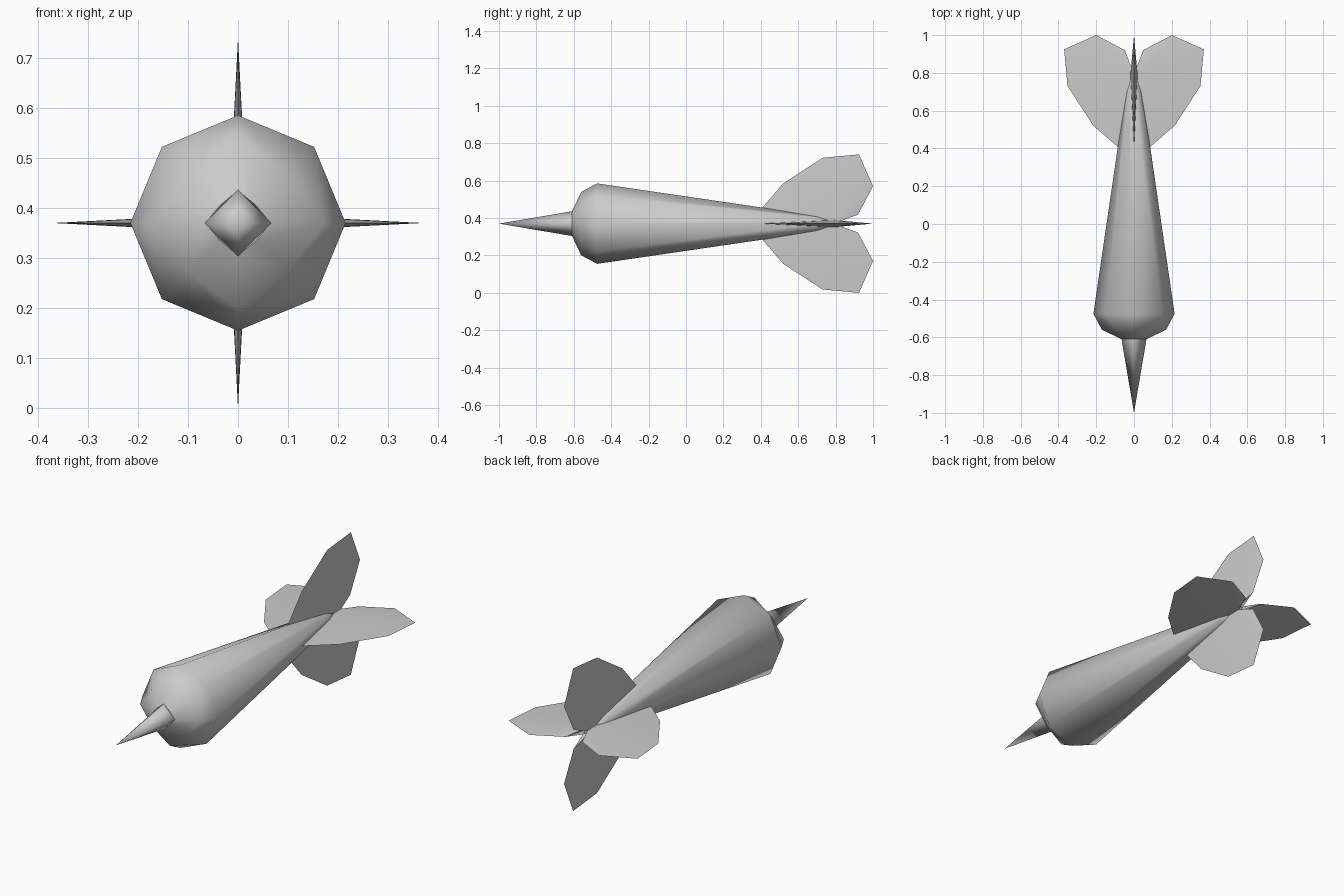
import bpy
import bmesh
from math import cos, sin, pi, radians
from mathutils import Matrix, Vector

cube = bpy.data.objects.get("Cube")
if cube:
    bpy.data.objects.remove(cube, do_unlink=True)

AXIS_Z = 0.37

grey = bpy.data.materials.new("plain grey")
grey.use_nodes = True
colour = (0.6, 0.6, 0.6, 1)
grey.diffuse_color = colour
shader = next(n for n in grey.node_tree.nodes if n.type == 'BSDF_PRINCIPLED')
shader.inputs["Base Color"].default_value = colour


def finish(name, bm, angle):
    """Turn a bmesh into a shaded object lying on the dart's axis."""
    bmesh.ops.recalc_face_normals(bm, faces=bm.faces)
    mesh = bpy.data.meshes.new(name)
    bm.to_mesh(mesh)
    bm.free()
    mesh.materials.append(grey)
    obj = bpy.data.objects.new(name, mesh)
    obj.location.z = AXIS_Z
    bpy.context.collection.objects.link(obj)
    bpy.ops.object.select_all(action='DESELECT')
    obj.select_set(True)
    bpy.context.view_layer.objects.active = obj
    bpy.ops.object.shade_smooth_by_angle(angle=radians(angle))
    return obj


def lathe(name, profile, sides, angle):
    """Spin (y, radius, diagonal radius) rings about y; zero radius is a point."""
    bm = bmesh.new()
    rings = []
    for y, r, diagonal in profile:
        if r == 0:
            rings.append([bm.verts.new((0, y, 0))] * sides)
            continue
        ring = []
        for i in range(sides):
            a = 2 * pi * i / sides
            rad = diagonal if i % 2 and sides == 8 else r
            ring.append(bm.verts.new((rad * cos(a), y, rad * sin(a))))
        rings.append(ring)
    for a, b in zip(rings, rings[1:]):
        for i in range(sides):
            j = (i + 1) % sides
            corners = list(dict.fromkeys((a[i], a[j], b[j], b[i])))
            bm.faces.new(corners)
    return finish(name, bm, angle)


# Tapered barrel with a rounded nose and pointed tail
lathe("barrel", [(-0.61, 0.065, 0.05), (-0.56, 0.17, 0.14), (-0.475, 0.215, 0.215),
                 (0.7, 0.043, 0.043), (0.84, 0, 0)], 8, 80)

# Four-sided needle
lathe("needle", [(-1, 0, 0), (-0.61, 0.066, 0.066)], 4, 120)

# Leaf-shaped fins: sharp rim, thickest at the root
RIM = [(0.36, 0.03), (0.52, 0.215), (0.73, 0.352), (0.925, 0.37),
       (1.0, 0.2), (0.92, 0.048), (0.8, 0.015)]


def fin(name, turn):
    bm = bmesh.new()
    rim = [bm.verts.new((0, y, r)) for y, r in RIM]
    for side in (-1, 1):
        root = bm.verts.new((side * 0.019, 0.79, 0))
        for a, b in zip(rim, rim[1:]):
            bm.faces.new((root, a, b))
    bm.transform(Matrix.Rotation(turn, 4, Vector((0, 1, 0))))
    return finish(name, bm, 30)


for k, name in enumerate(("top_fin", "left_fin", "bottom_fin", "right_fin")):
    fin(name, k * pi / 2)
